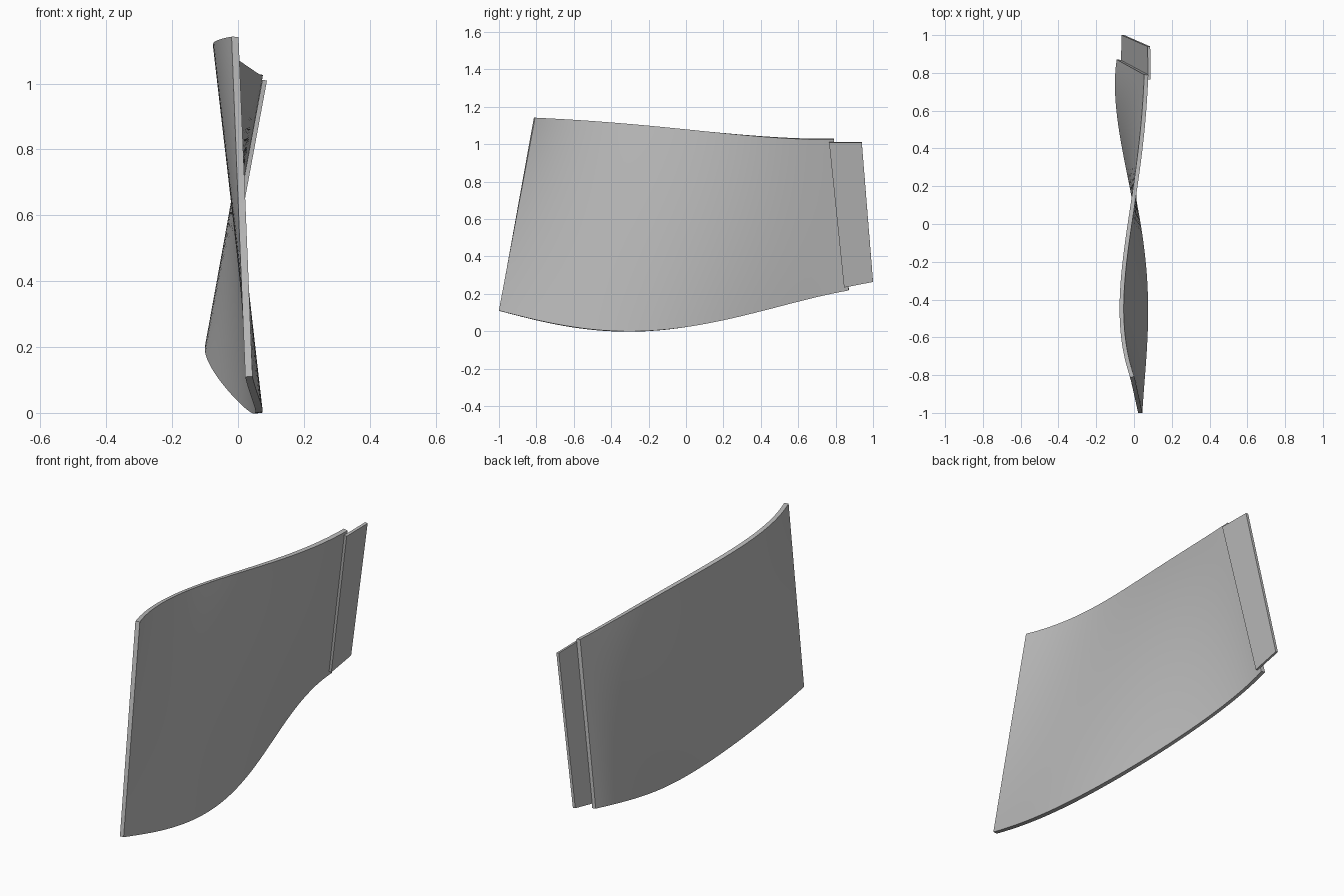
import bpy
import bmesh
import math
from mathutils import Vector

cube = bpy.data.objects.get("Cube")
if cube:
    bpy.data.objects.remove(cube, do_unlink=True)

grey = bpy.data.materials.new("mid grey")
grey.use_nodes = True
colour = (0.5, 0.5, 0.5, 1.0)
grey.diffuse_color = colour
grey.node_tree.nodes["Principled BSDF"].inputs["Base Color"].default_value = colour


def along(points, t):
    """Smooth polynomial curve through evenly spaced points."""
    last = len(points) - 1
    total = Vector((0, 0, 0))
    for i, p in enumerate(points):
        weight = 1.0
        for j in range(last + 1):
            if j != i:
                weight *= (t * last - j) / (i - j)
        total += Vector(p) * weight
    return total


def ruled_sheet(name, lower, upper, columns, rows, thickness):
    """Sheet stretched straight between two edge curves, then thickened."""
    bm = bmesh.new()
    grid = []
    for c in range(columns + 1):
        low, high = along(lower, c / columns), along(upper, c / columns)
        grid.append([bm.verts.new(low.lerp(high, r / rows)) for r in range(rows + 1)])
    for a, b in zip(grid, grid[1:]):
        for r in range(rows):
            bm.faces.new((a[r], b[r], b[r + 1], a[r + 1]))
    mesh = bpy.data.meshes.new(name)
    bm.to_mesh(mesh)
    bm.free()
    mesh.materials.append(grey)
    obj = bpy.data.objects.new(name, mesh)
    bpy.context.collection.objects.link(obj)

    solid = obj.modifiers.new("thickness", "SOLIDIFY")
    solid.thickness = thickness
    solid.offset = 0
    solid.use_even_offset = True
    bpy.ops.object.select_all(action="DESELECT")
    bpy.context.view_layer.objects.active = obj
    obj.select_set(True)
    bpy.ops.object.modifier_apply(modifier=solid.name)
    bpy.ops.object.shade_smooth_by_angle(angle=math.radians(30))
    return obj


# Twisted main panel
ruled_sheet(
    "twisted_panel",
    lower=[(0.033, -1, 0.11), (0.063, -0.53, 0.012), (0.035, -0.07, 0.013),
           (-0.052, 0.4, 0.108), (-0.081, 0.87, 0.22)],
    upper=[(-0.009, -0.81, 1.142), (-0.065, -0.41, 1.116), (-0.024, -0.01, 1.08),
           (0.033, 0.39, 1.043), (0.065, 0.79, 1.028)],
    columns=48, rows=24, thickness=0.022)

# Flat joining strip lapped onto the rear edge
ruled_sheet(
    "rear_lap_strip",
    lower=[(-0.063, 0.845, 0.235), (-0.058, 1.0, 0.265)],
    upper=[(0.081, 0.765, 1.01), (0.079, 0.94, 1.01)],
    columns=4, rows=12, thickness=0.014)
